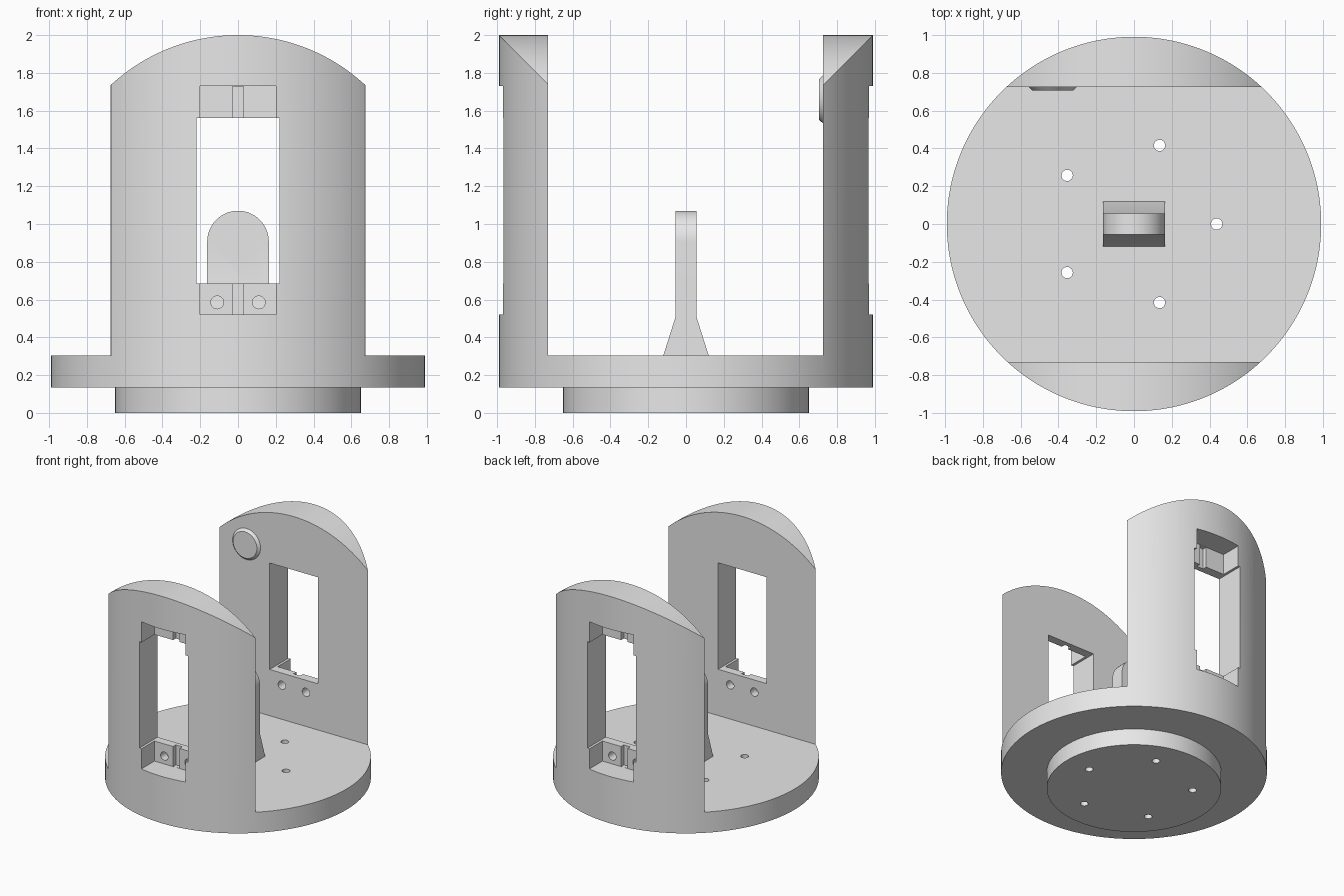
import bpy, bmesh, math
from mathutils import Matrix, Vector

if "Cube" in bpy.data.objects:
    bpy.data.objects.remove(bpy.data.objects["Cube"])

grey = bpy.data.materials.new("light_grey")
grey.diffuse_color = (0.8, 0.8, 0.8, 1)
grey.use_nodes = True
grey.node_tree.nodes["Principled BSDF"].inputs["Base Color"].default_value = grey.diffuse_color


def finish(name, bm):
    bmesh.ops.recalc_face_normals(bm, faces=bm.faces)
    me = bpy.data.meshes.new(name)
    bm.to_mesh(me)
    bm.free()
    ob = bpy.data.objects.new(name, me)
    ob.data.materials.append(grey)
    bpy.context.collection.objects.link(ob)
    return ob


def box(name, x0, x1, y0, y1, z0, z1):
    bm = bmesh.new()
    bmesh.ops.create_cube(bm, size=1)
    for v in bm.verts:
        v.co = Vector(((x0 + x1) / 2 + v.co.x * (x1 - x0),
                       (y0 + y1) / 2 + v.co.y * (y1 - y0),
                       (z0 + z1) / 2 + v.co.z * (z1 - z0)))
    return finish(name, bm)


def rod(name, start, end, r1, r2=None, n=48):
    """Cylinder or cone between two points."""
    a, b = Vector(start), Vector(end)
    bm = bmesh.new()
    bmesh.ops.create_cone(bm, cap_ends=True, segments=n, radius1=r1,
                          radius2=r1 if r2 is None else r2, depth=(b - a).length)
    rot = (b - a).to_track_quat('Z', 'Y').to_matrix().to_4x4()
    bm.transform(Matrix.Translation((a + b) / 2) @ rot)
    return finish(name, bm)


def prism(name, pts, axis, lo, hi):
    """Extrude a 2D outline (x,z along y, or y,z along x)."""
    bm = bmesh.new()
    place = (lambda p: (p[0], lo, p[1])) if axis == 'Y' else (lambda p: (lo, p[0], p[1]))
    face = bm.faces.new([bm.verts.new(place(p)) for p in pts])
    ext = bmesh.ops.extrude_face_region(bm, geom=[face])
    step = Vector((0, hi - lo, 0)) if axis == 'Y' else Vector((hi - lo, 0, 0))
    bmesh.ops.translate(bm, vec=step,
                        verts=[g for g in ext['geom'] if isinstance(g, bmesh.types.BMVert)])
    return finish(name, bm)


def boolean(ob, op, *tools):
    for tool in tools:
        bpy.context.view_layer.objects.active = ob
        mod = ob.modifiers.new(op.lower(), 'BOOLEAN')
        mod.operation, mod.solver, mod.object = op, 'EXACT', tool
        bpy.ops.object.modifier_apply(modifier=mod.name)
        bpy.data.objects.remove(tool)


def arc(cx, cz, r, a0, a1, n):
    return [(cx + r * math.cos(math.radians(a0 + (a1 - a0) * i / n)),
             cz + r * math.sin(math.radians(a0 + (a1 - a0) * i / n))) for i in range(n + 1)]


def smooth(ob):
    bpy.ops.object.select_all(action='DESELECT')
    ob.select_set(True)
    bpy.context.view_layer.objects.active = ob
    bpy.ops.object.shade_smooth_by_angle(angle=math.radians(25))


# Housing: round body with arched top, hollowed to leave two facing walls
R = 0.99
housing = rod("housing", (0, 0, 0.135), (0, 0, 2.1), R, n=160)
dome = prism("arch", [(1.2, -0.2), (1.2, 1.5)] + arc(0, 1.01, R, 40, 140, 80)
             + [(-1.2, 1.5), (-1.2, -0.2)], 'Y', -1.3, 1.3)
boolean(housing, 'INTERSECT', dome)
boolean(housing, 'DIFFERENCE', box("gap", -1.2, 1.2, -0.73, 0.725, 0.305, 2.3))

# Bottom disc and chamfered bearing collar on the back wall
boolean(housing, 'UNION',
        rod("bottom_disc", (0, 0, 0), (0, 0, 0.2), 0.65, n=128),
        rod("collar", (-0.43, 0.705, 1.66), (-0.43, 0.74, 1.66), 0.108, 0.142))

# Windows through both walls, with outer pockets and slotted mounting ledges
boolean(housing, 'DIFFERENCE', box("window", -0.22, 0.22, -1.2, 1.2, 0.685, 1.56))
for s in (-1, 1):
    y0, y1 = sorted((s * 0.80, s * 1.2))
    boolean(housing, 'DIFFERENCE', box("pocket", -0.2, 0.2, y0, y1, 0.52, 1.73))
    y0, y1 = sorted((s * 0.765, s * 0.85))
    boolean(housing, 'DIFFERENCE', box("slot", -0.03, 0.03, y0, y1, 0.521, 1.729))

# Screw holes in the ledges
for x in (-0.11, 0.11):
    for z in (0.585, 1.665):
        boolean(housing, 'DIFFERENCE', rod("screw_hole", (x, -1.2, z), (x, 1.2, z), 0.034, n=24))

# Stepped bearing bore
boolean(housing, 'DIFFERENCE',
        rod("bore", (-0.43, 0.6, 1.66), (-0.43, 1.2, 1.66), 0.083),
        rod("counterbore", (-0.43, 0.75, 1.66), (-0.43, 1.2, 1.66), 0.108))

# Ring of five holes in the base
for i in range(5):
    a = math.tau * i / 5
    x, y = 0.437 * math.cos(a), 0.437 * math.sin(a)
    boolean(housing, 'DIFFERENCE', rod("base_hole", (x, y, -0.1), (x, y, 0.5), 0.03, n=24))
smooth(housing)

# Centre bracket: rounded upright with flared foot and stepped hole
bracket = prism("centre_bracket", [(-0.12, 0.304), (0.12, 0.304), (0.055, 0.51), (0.055, 1.2),
                                   (-0.055, 1.2), (-0.055, 0.51)], 'X', -0.3, 0.3)
boolean(bracket, 'INTERSECT',
        prism("outline", [(-0.163, 0.2), (0.163, 0.2)] + arc(0, 0.907, 0.163, 0, 180, 48),
              'Y', -0.3, 0.3))
boolean(bracket, 'DIFFERENCE',
        rod("hole", (0, -0.3, 0.907), (0, 0.3, 0.907), 0.09),
        rod("seat", (0, -0.3, 0.907), (0, 0.015, 0.907), 0.106))
smooth(bracket)
